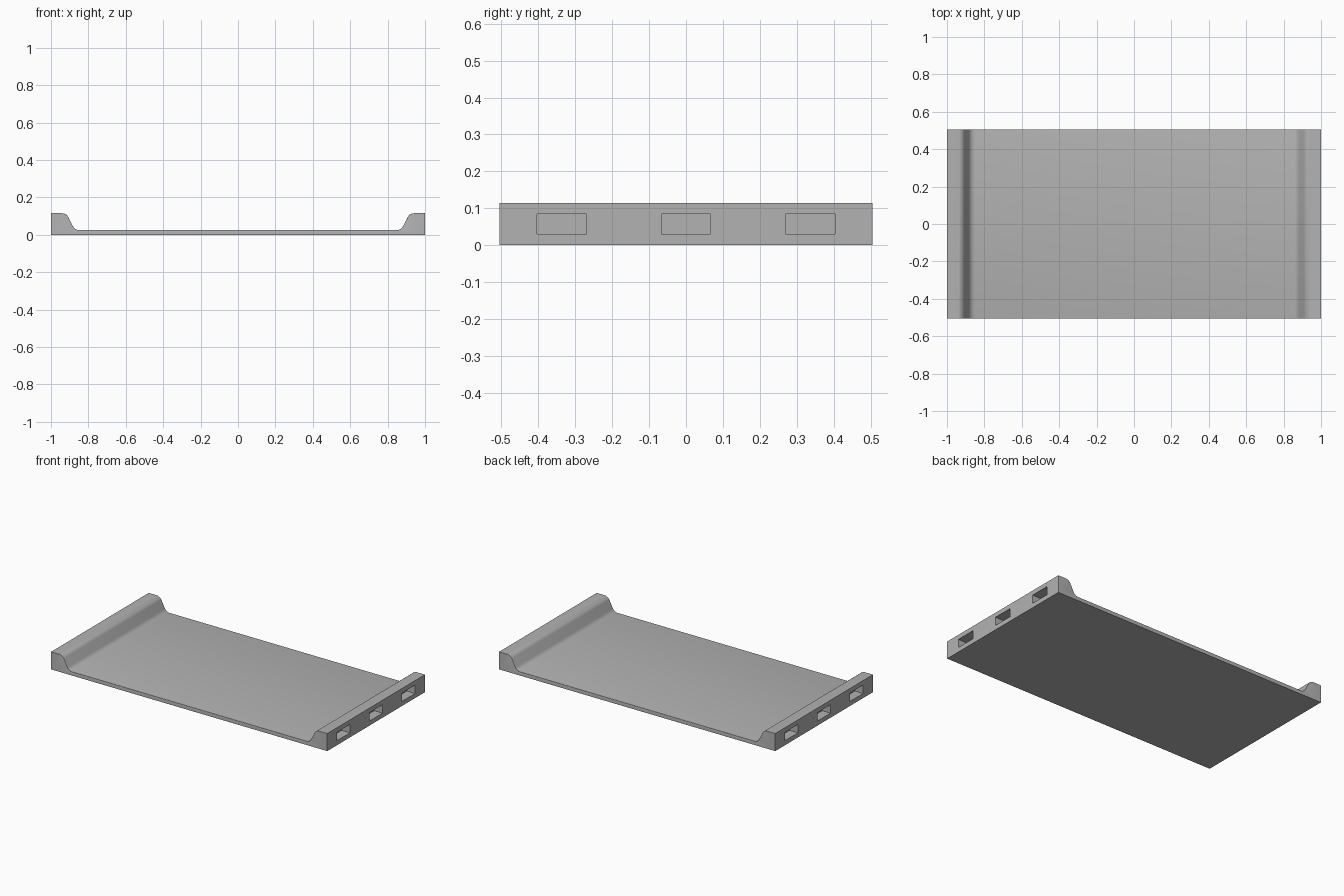
import bpy, bmesh, math
from mathutils import Matrix, Vector

cube = bpy.data.objects.get("Cube")
if cube:
    bpy.data.objects.remove(cube, do_unlink=True)

HALF_X, HALF_Y = 1.0, 0.505
RIM_Z, FLOOR_Z = 0.115, 0.025

grey = bpy.data.materials.new("mid grey")
grey.use_nodes = True
colour = (0.45, 0.45, 0.45, 1)
grey.diffuse_color = colour
grey.node_tree.nodes["Principled BSDF"].inputs["Base Color"].default_value = colour


def add_object(name, bm):
    bmesh.ops.recalc_face_normals(bm, faces=bm.faces)
    mesh = bpy.data.meshes.new(name)
    bm.to_mesh(mesh)
    bm.free()
    mesh.materials.append(grey)
    obj = bpy.data.objects.new(name, mesh)
    bpy.context.collection.objects.link(obj)
    return obj


# Tray: half profile mirrored in x, extruded front to back
half = [(HALF_X, 0), (HALF_X, RIM_Z), (0.918, RIM_Z), (0.872, FLOOR_Z)]
profile = half + [(-x, z) for x, z in reversed(half)]
bm = bmesh.new()
face = bm.faces.new([bm.verts.new((x, -HALF_Y, z)) for x, z in profile])
swept = bmesh.ops.extrude_face_region(bm, geom=[face])["geom"]
bmesh.ops.translate(bm, vec=(0, 2 * HALF_Y, 0),
                    verts=[v for v in swept if isinstance(v, bmesh.types.BMVert)])


def is_inner(v):
    return abs(v.co.x) < 0.95 and v.co.z > 0.01


# Round the rail crests and the fillets where the rails meet the floor
long_edges = [e for e in bm.edges if all(is_inner(v) for v in e.verts)
              and abs(e.verts[0].co.y - e.verts[1].co.y) > 0.5]
bmesh.ops.bevel(bm, geom=long_edges, offset=0.022, segments=5, profile=0.5,
                affect='EDGES')

# Soften the open front and back edges of the tray
end_edges = [e for e in bm.edges if all(is_inner(v) for v in e.verts)
             and abs(e.verts[0].co.y - e.verts[1].co.y) < 0.01
             and min(v.co.z for v in e.verts) < RIM_Z - 0.001]
bmesh.ops.bevel(bm, geom=end_edges, offset=0.012, segments=4, profile=0.5,
                affect='EDGES', clamp_overlap=True)
tray = add_object("tray", bm)

# Three rectangular pockets in the outer face of each rail
DEPTH = 0.06
bm = bmesh.new()
for side in (-1, 1):
    for y in (-0.337, 0, 0.337):
        bmesh.ops.create_cube(
            bm, size=1, matrix=Matrix.Translation(Vector((side * HALF_X, y, 0.0575)))
            @ Matrix.Diagonal((2 * DEPTH, 0.134, 0.055, 1)))
cutter = add_object("pocket_cutter", bm)
cut = tray.modifiers.new("pockets", 'BOOLEAN')
cut.operation = 'DIFFERENCE'
cut.solver = 'EXACT'
cut.object = cutter

# Apply the cut, remove the cutter and shade the rounded parts smooth
bpy.context.view_layer.objects.active = tray
tray.select_set(True)
bpy.ops.object.modifier_apply(modifier=cut.name)
bpy.data.objects.remove(cutter, do_unlink=True)
bpy.ops.object.shade_smooth_by_angle(angle=math.radians(30))
